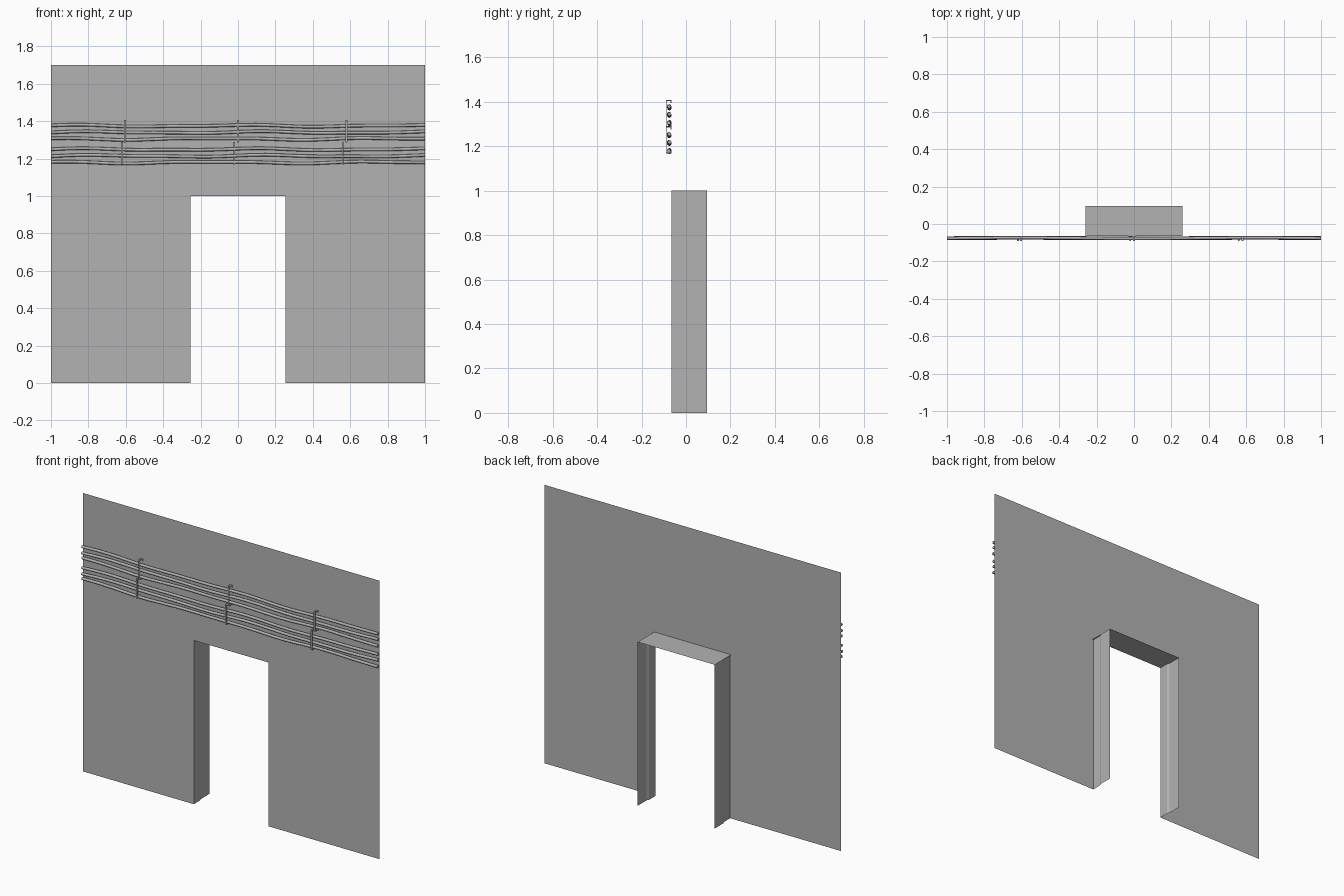
import bpy, bmesh, math, random

random.seed(4)
cube = bpy.data.objects.get("Cube")
if cube:
    bpy.data.objects.remove(cube, do_unlink=True)

grey = bpy.data.materials.new("plain_grey")
grey.use_nodes = True
grey.diffuse_color = (0.45, 0.45, 0.45, 1)
grey.node_tree.nodes["Principled BSDF"].inputs["Base Color"].default_value = grey.diffuse_color

WALL_Y, BACK_Y = -0.065, 0.095
HALF, DOOR, FRAME = 1.0, 0.253, 0.26
HEIGHT, DOOR_TOP = 1.7, 1.0


def finish(name, bm):
    mesh = bpy.data.meshes.new(name)
    bm.to_mesh(mesh)
    bm.free()
    obj = bpy.data.objects.new(name, mesh)
    bpy.context.collection.objects.link(obj)
    mesh.materials.append(grey)
    return obj


def sheet(name, points):
    bm = bmesh.new()
    bm.faces.new([bm.verts.new(p) for p in points])
    return finish(name, bm)


def add_box(bm, centre, size):
    verts = bmesh.ops.create_cube(bm, size=1)["verts"]
    bmesh.ops.scale(bm, vec=size, verts=verts)
    bmesh.ops.translate(bm, vec=centre, verts=verts)


# Thin wall with a doorway
outline = [(-HALF, 0), (-DOOR, 0), (-DOOR, DOOR_TOP), (DOOR, DOOR_TOP),
           (DOOR, 0), (HALF, 0), (HALF, HEIGHT), (-HALF, HEIGHT)]
sheet("wall", [(x, WALL_Y, z) for x, z in outline])

# Sheet over the top of the doorway
sheet("door_lintel", [(-FRAME, BACK_Y, DOOR_TOP), (FRAME, BACK_Y, DOOR_TOP),
                      (FRAME, WALL_Y, DOOR_TOP), (-FRAME, WALL_Y, DOOR_TOP)])

# Door jambs, stepped halfway through
profile = [(DOOR, WALL_Y), (DOOR, -0.005), (FRAME, 0.009), (FRAME, BACK_Y)]
for side, label in ((1, "left"), (-1, "right")):
    bm = bmesh.new()
    rows = [[bm.verts.new((side * x, y, z)) for x, y in profile] for z in (0, DOOR_TOP)]
    for i in range(len(profile) - 1):
        quad = [rows[0][i], rows[0][i + 1], rows[1][i + 1], rows[1][i]]
        bm.faces.new(quad if side < 0 else quad[::-1])
    finish(label + "_door_jamb", bm)

# Two bundles of slightly wavy cables
RADIUS, SIDES, STEPS = 0.0085, 8, 40
for bundle, base in (("upper", 1.34), ("lower", 1.214)):
    for n in range(3):
        phase = random.uniform(0, math.tau)
        bm = bmesh.new()
        rings = []
        for s in range(STEPS + 1):
            x = -HALF + 2 * HALF * s / STEPS
            z = base + 0.035 * (1 - n) + 0.004 * math.sin(7 * x + phase) + 0.002 * math.sin(13 * x)
            y = WALL_Y - 0.0105 - 0.002 * math.sin(5 * x + phase)
            angles = [math.tau * k / SIDES for k in range(SIDES)]
            rings.append([bm.verts.new((x, y + RADIUS * math.cos(a), z + RADIUS * math.sin(a)))
                          for a in angles])
        for a, b in zip(rings, rings[1:]):
            for k in range(SIDES):
                j = (k + 1) % SIDES
                bm.faces.new((a[k], a[j], b[j], b[k])).smooth = True
        bm.faces.new(rings[0])
        bm.faces.new(rings[-1])
        bmesh.ops.recalc_face_normals(bm, faces=bm.faces)
        finish(f"{bundle}_cable_{n + 1}", bm)

# Strap clamps holding each bundle to the wall
STRAP_Y = WALL_Y - 0.024
for bundle, z, places in (("upper", 1.347, (-0.605, 0, 0.58)),
                          ("lower", 1.228, (-0.62, -0.02, 0.56))):
    for n, x in enumerate(places):
        bm = bmesh.new()
        half = 0.06
        add_box(bm, (x, STRAP_Y, z), (0.010, 0.004, 2 * half))
        for end in (-1, 1):
            add_box(bm, (x, (STRAP_Y + WALL_Y) / 2, z + end * (half - 0.002)),
                    (0.010, WALL_Y - STRAP_Y, 0.004))
            add_box(bm, (x, WALL_Y - 0.002, z + end * (half - 0.006)), (0.018, 0.004, 0.012))
        finish(f"{bundle}_cable_clamp_{n + 1}", bm)
